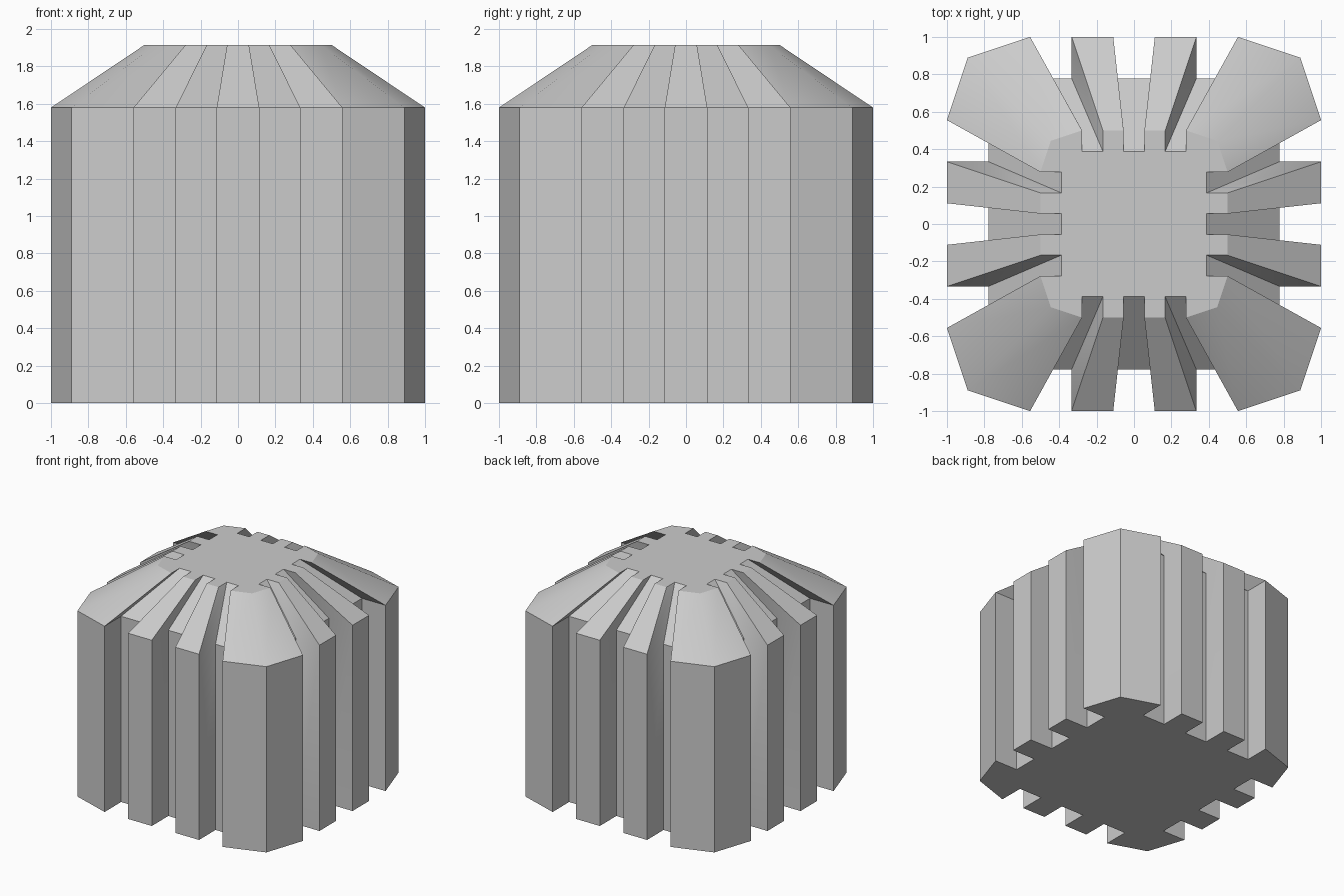
import bpy, bmesh
from mathutils import Matrix
from math import radians

if "Cube" in bpy.data.objects:
    bpy.data.objects.remove(bpy.data.objects["Cube"])

SHOULDER, TOP, TAPER = 1.58, 1.915, 0.5

# One side of the fluted outline (front, left to right), in ninths
side = [(-8, -8), (-5, -9), (-5, -7), (-3, -7), (-3, -9), (-1, -9), (-1, -7),
        (1, -7), (1, -9), (3, -9), (3, -7), (5, -7), (5, -9)]

# Repeat the side four times around z for the full outline
outline = []
for k in range(4):
    r = Matrix.Rotation(radians(90 * k), 2)
    for x, y in side:
        outline.append((r[0][0] * x / 9 + r[0][1] * y / 9,
                        r[1][0] * x / 9 + r[1][1] * y / 9))

# Straight fluted walls, then a tapered roof with a flat cap
bm = bmesh.new()
rings = [[bm.verts.new((x * s, y * s, z)) for x, y in outline]
         for z, s in ((0, 1), (SHOULDER, 1), (TOP, TAPER))]
n = len(outline)
for a, b in zip(rings, rings[1:]):
    for i in range(n):
        j = (i + 1) % n
        bm.faces.new((a[i], a[j], b[j], b[i]))
bm.faces.new(rings[0][::-1])
bm.faces.new(rings[-1])
bmesh.ops.recalc_face_normals(bm, faces=bm.faces[:])

mesh = bpy.data.meshes.new("fluted_block")
bm.to_mesh(mesh)
bm.free()
block = bpy.data.objects.new("fluted_block", mesh)
bpy.context.collection.objects.link(block)

# Smooth only the shallow corner creases of the roof
bpy.context.view_layer.objects.active = block
block.select_set(True)
bpy.ops.object.shade_smooth_by_angle(angle=radians(30))
